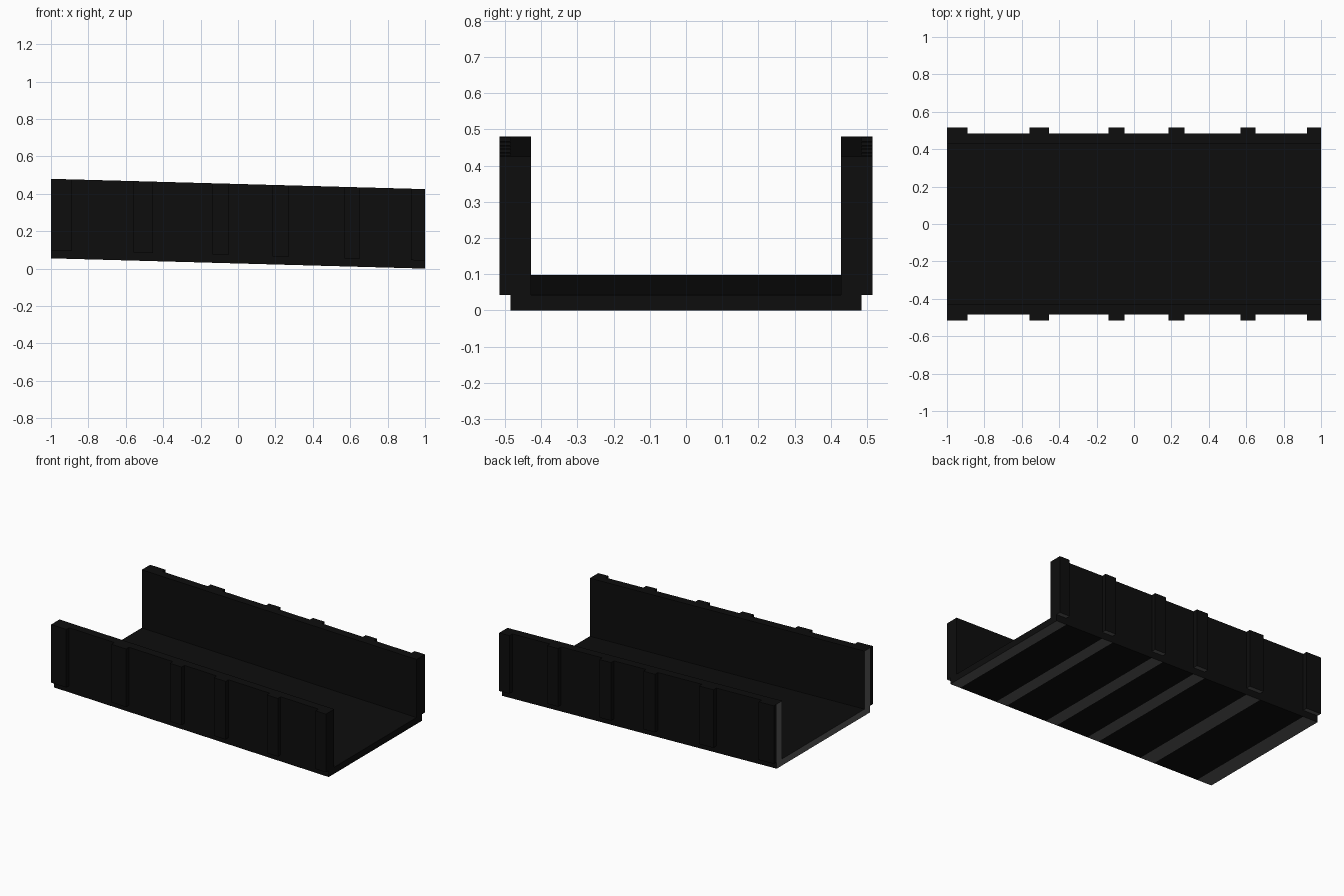
import bpy
import bmesh

cube = bpy.data.objects.get("Cube")
if cube:
    bpy.data.objects.remove(cube, do_unlink=True)

SLOPE = 0.0275          # drop per unit of length
HEIGHT = 0.425          # wall height above the underside
FLOOR = 0.043           # floor thickness
INNER, OUTER, RIB = 0.428, 0.485, 0.515
RIBS = [(-1, -0.89), (-0.56, -0.455), (-0.135, -0.05),
        (0.185, 0.27), (0.57, 0.65), (0.925, 1)]


def make_material(name, value):
    mat = bpy.data.materials.new(name)
    mat.use_nodes = True
    color = (value, value, value, 1)
    mat.diffuse_color = color
    mat.node_tree.nodes["Principled BSDF"].inputs["Base Color"].default_value = color
    return mat


black = make_material("black", 0.004)
grey = make_material("dark grey", 0.1)


def extrude_profile(name, profile, stations, is_grey):
    """Sweep a (y, z) profile along x through the stations, following the slope."""
    bm = bmesh.new()
    rings = [[bm.verts.new((x, y, z + SLOPE * (1 - x))) for y, z in profile]
             for x in stations]
    n = len(profile)
    for a, b in zip(rings, rings[1:]):
        for i in range(n):
            j = (i + 1) % n
            bm.faces.new((a[i], a[j], b[j], b[i]))
    bm.faces.new(rings[0])
    bm.faces.new(rings[-1])
    bmesh.ops.recalc_face_normals(bm, faces=bm.faces)
    for f in bm.faces:
        f.material_index = int(is_grey(f.normal, f.calc_center_median()))
    mesh = bpy.data.meshes.new(name)
    bm.to_mesh(mesh)
    bm.free()
    mesh.materials.append(black)
    mesh.materials.append(grey)
    obj = bpy.data.objects.new(name, mesh)
    bpy.context.collection.objects.link(obj)
    return obj


# U-shaped channel: grey upper end, grey bands under the ribs
def channel_grey(normal, center):
    under = normal.z < -0.9 and any(a < center.x < b for a, b in RIBS)
    return under or normal.x < -0.9


half = [(OUTER, 0), (OUTER, HEIGHT), (INNER, HEIGHT), (INNER, FLOOR)]
channel_profile = half + [(-y, z) for y, z in reversed(half)]
extrude_profile("channel", channel_profile, [x for r in RIBS for x in r], channel_grey)

# Outer ribs on both walls, with grey undersides
for side, sign in (("front", -1), ("back", 1)):
    profile = [(sign * OUTER, FLOOR), (sign * RIB, FLOOR),
               (sign * RIB, HEIGHT), (sign * OUTER, HEIGHT)]
    for i, span in enumerate(RIBS):
        extrude_profile(f"{side}_rib_{i + 1}", profile, span,
                        lambda normal, center: normal.z < -0.9)
